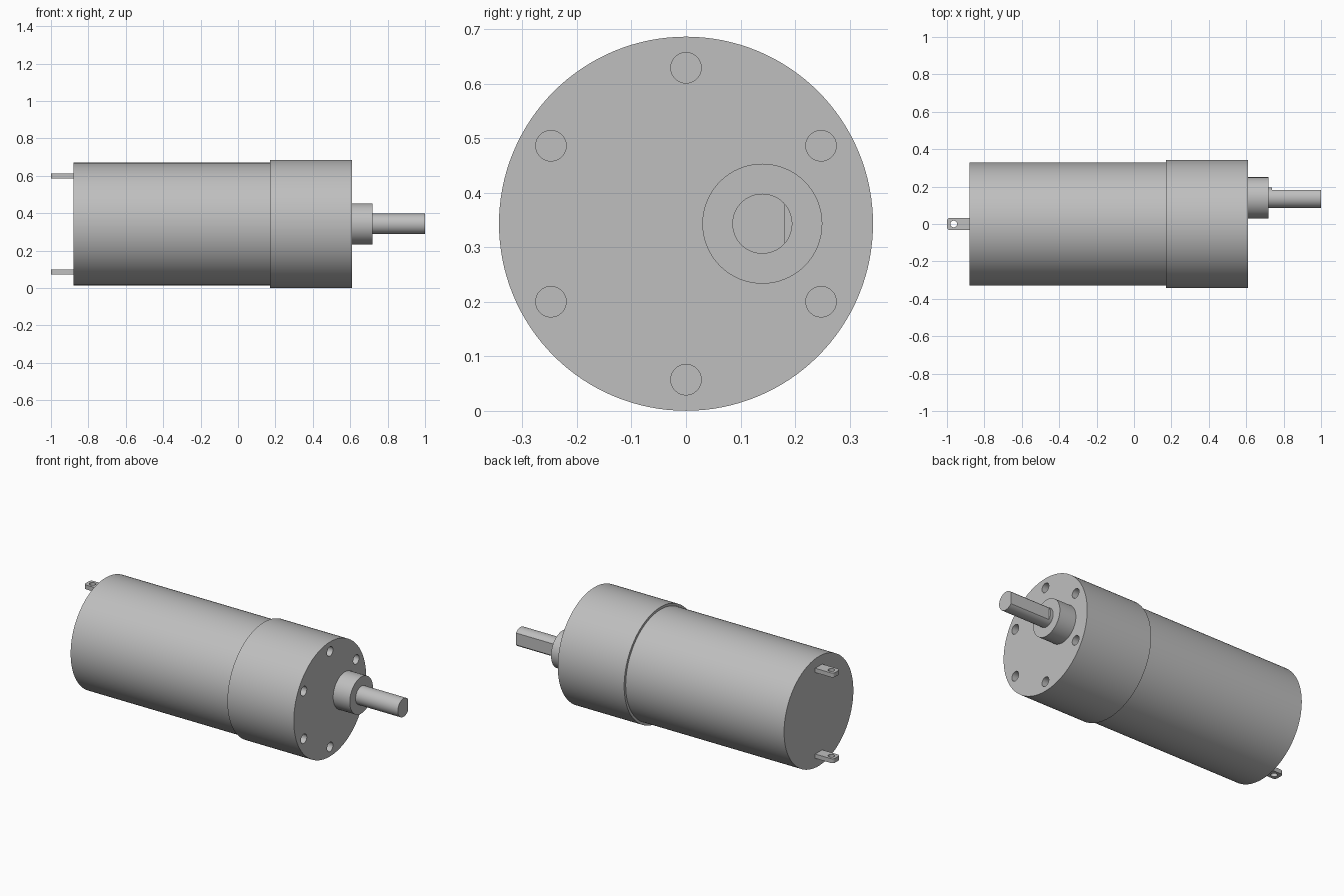
import bpy
import bmesh
from math import cos, sin, pi, radians
from mathutils import Matrix, Vector

cube = bpy.data.objects.get("Cube")
if cube:
    bpy.data.objects.remove(cube, do_unlink=True)

AXIS_Z = 0.343      # height of the motor axis
SHAFT_Y = 0.14      # sideways offset of the output shaft

metal = bpy.data.materials.new("grey metal")
metal.use_nodes = True
GREY = (0.52, 0.52, 0.52, 1)
metal.diffuse_color = GREY
metal.node_tree.nodes["Principled BSDF"].inputs["Base Color"].default_value = GREY


def add_rod(bm, x0, x1, radius, y, z, sides):
    """Closed cylinder along x."""
    place = Matrix.Translation(((x0 + x1) / 2, y, z)) @ Matrix.Rotation(pi / 2, 4, "Y")
    bmesh.ops.create_cone(bm, cap_ends=True, segments=sides, radius1=radius,
                          radius2=radius, depth=x1 - x0, matrix=place)


def make_object(name, bm):
    bmesh.ops.recalc_face_normals(bm, faces=bm.faces)
    mesh = bpy.data.meshes.new(name)
    bm.to_mesh(mesh)
    bm.free()
    mesh.materials.append(metal)
    obj = bpy.data.objects.new(name, mesh)
    bpy.context.collection.objects.link(obj)
    return obj


def rod(name, x0, x1, radius, y=0, sides=96):
    bm = bmesh.new()
    add_rod(bm, x0, x1, radius, y, AXIS_Z, sides)
    return make_object(name, bm)


def activate(obj):
    bpy.ops.object.select_all(action="DESELECT")
    obj.select_set(True)
    bpy.context.view_layer.objects.active = obj


def cut(obj, bm):
    """Subtract the cutter mesh, then discard it."""
    cutter = make_object("cutter", bm)
    cutter.hide_render = True
    mod = obj.modifiers.new("cut", "BOOLEAN")
    mod.operation = "DIFFERENCE"
    mod.solver = "EXACT"
    mod.object = cutter
    activate(obj)
    bpy.ops.object.modifier_apply(modifier=mod.name)
    bpy.data.objects.remove(cutter, do_unlink=True)


def smooth(obj):
    activate(obj)
    bpy.ops.object.shade_smooth_by_angle(angle=radians(30))


# Motor can and the slightly wider gearbox
motor = rod("motor_can", -0.88, 0.17, 0.328, sides=128)
gearbox = rod("gearbox", 0.17, 0.61, 0.343, sides=128)

# Ring of six blind mounting holes in the gearbox face
bm = bmesh.new()
for i in range(6):
    a = pi / 2 + i * pi / 3
    add_rod(bm, 0.51, 0.65, 0.028, 0.286 * cos(a), AXIS_Z + 0.286 * sin(a), 32)
cut(gearbox, bm)

# Offset bearing boss and D-shaped output shaft
boss = rod("shaft_boss", 0.605, 0.72, 0.11, SHAFT_Y, 64)
shaft = rod("output_shaft", 0.715, 1.0, 0.055, SHAFT_Y, 64)
bm = bmesh.new()
bmesh.ops.create_cube(bm, size=1, matrix=Matrix.Translation((0.888, 0.232, AXIS_Z))
                      @ Matrix.Diagonal((0.3, 0.1, 0.3, 1)))
cut(shaft, bm)

for part in (motor, gearbox, boss, shaft):
    smooth(part)

# Two flat solder tabs with rounded ends and an eyelet
for name, side in (("upper_terminal", 1), ("lower_terminal", -1)):
    z = AXIS_Z + side * 0.257
    half, corner, thick = 0.033, 0.018, 0.026
    outline = [(-0.875, -half), (-0.875, half)]
    for sy, start in ((1, pi / 2), (-1, pi)):
        for i in range(7):
            a = start + i * pi / 12
            outline.append((-1 + corner + corner * cos(a),
                            sy * (half - corner) + corner * sin(a)))
    bm = bmesh.new()
    face = bm.faces.new([bm.verts.new((x, y, z - thick / 2)) for x, y in outline])
    grown = bmesh.ops.extrude_face_region(bm, geom=[face])["geom"]
    bmesh.ops.translate(bm, vec=Vector((0, 0, thick)),
                        verts=[v for v in grown if isinstance(v, bmesh.types.BMVert)])
    tab = make_object(name, bm)
    bm = bmesh.new()
    bmesh.ops.create_cone(bm, cap_ends=True, segments=32, radius1=0.018, radius2=0.018,
                          depth=0.1, matrix=Matrix.Translation((-0.964, 0, z)))
    cut(tab, bm)
    smooth(tab)
